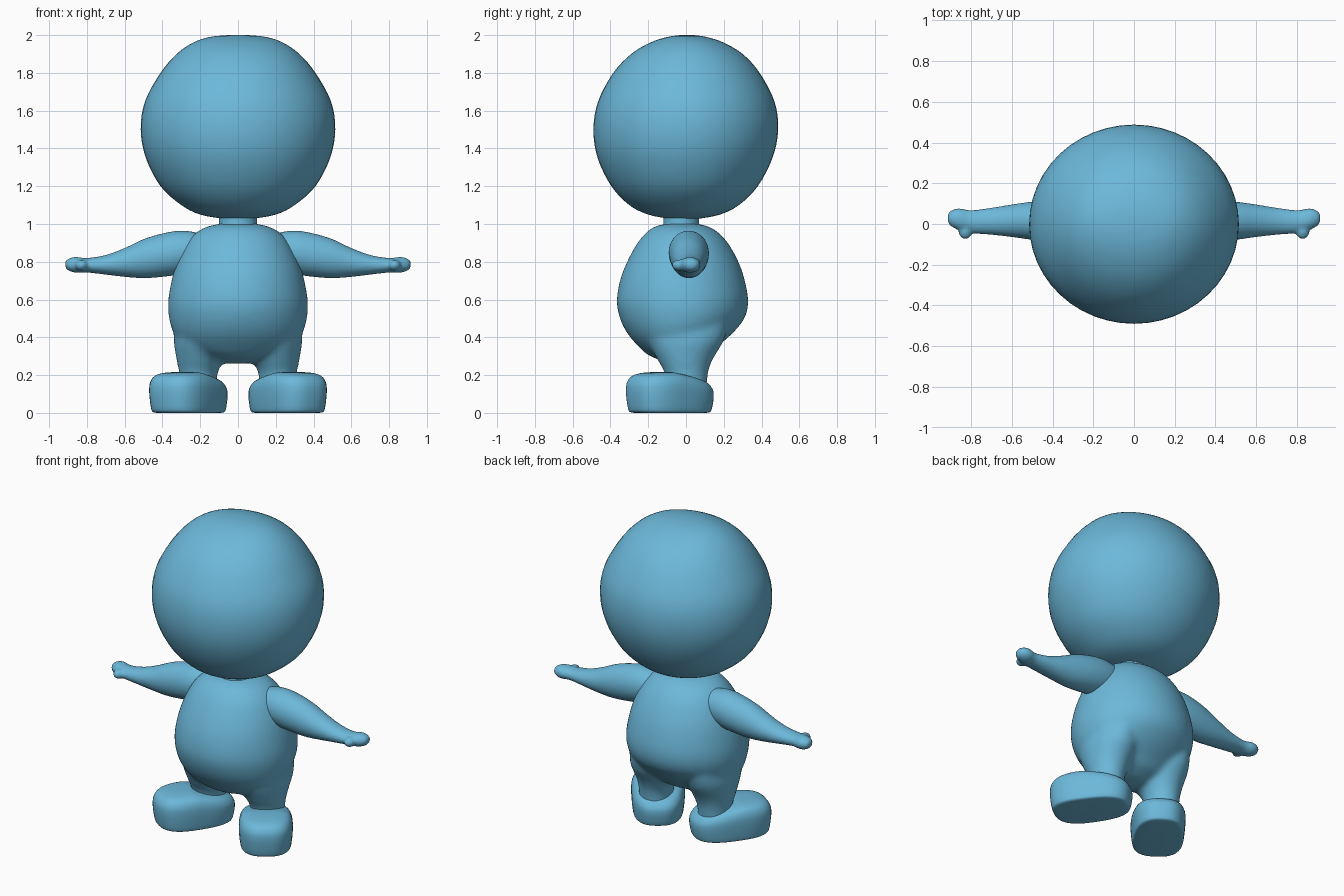
import bpy, bmesh
from math import sin, cos, pi, radians
from mathutils import Matrix, Vector

cube = bpy.data.objects.get("Cube")
if cube:
    bpy.data.objects.remove(cube)

blue = bpy.data.materials.new("sky_blue")
blue.use_nodes = True
COLOUR = (0.15, 0.48, 0.70, 1)
blue.diffuse_color = COLOUR
blue.node_tree.nodes["Principled BSDF"].inputs["Base Color"].default_value = COLOUR


def smooth_rings(rings, steps):
    """Catmull-Rom interpolation of the ring parameters."""
    pts = [Vector(r) for r in rings]
    pts = [pts[0]] + pts + [pts[-1]]
    out = []
    for a, b, c, d in zip(pts, pts[1:], pts[2:], pts[3:]):
        for i in range(steps):
            t = i / steps
            out.append(0.5 * (2 * b + (c - a) * t + (2 * a - 5 * b + 4 * c - d) * t * t
                              + (3 * b - a - 3 * c + d) * t ** 3))
    return out + [pts[-1]]


def loft(bm, rings, axis="Z", sides=48, power=2.0, steps=4):
    """Each ring is (position, low u, high u, low v, high v) across the axis."""
    loops = []
    for p, u0, u1, v0, v1 in smooth_rings(rings, steps):
        loop = []
        for i in range(sides):
            a = 2 * pi * i / sides
            c, s = cos(a), sin(a)
            k = (abs(c) ** power + abs(s) ** power) ** (-1 / power)
            u = (u0 + u1) / 2 + (u1 - u0) / 2 * c * k
            v = (v0 + v1) / 2 + (v1 - v0) / 2 * s * k
            loop.append(bm.verts.new((u, v, p) if axis == "Z" else (p, u, v)))
        loops.append(loop)
    for low, high in zip(loops, loops[1:]):
        for i in range(sides):
            j = (i + 1) % sides
            bm.faces.new((low[i], low[j], high[j], high[i]))
    bm.faces.new(loops[0][::-1])
    bm.faces.new(loops[-1])
    return [v for loop in loops for v in loop]


def finish(name, bm, mirror=False, blend=0, relax=0):
    bmesh.ops.recalc_face_normals(bm, faces=bm.faces)
    mesh = bpy.data.meshes.new(name)
    bm.to_mesh(mesh)
    bm.free()
    mesh.materials.append(blue)
    mesh.shade_smooth()
    ob = bpy.data.objects.new(name, mesh)
    bpy.context.collection.objects.link(ob)
    if blend:
        mod = ob.modifiers.new("Blend", "REMESH")
        mod.mode = "VOXEL"
        mod.voxel_size = blend
        mod.use_smooth_shade = True
        mod = ob.modifiers.new("Relax", "SMOOTH")
        mod.factor = 0.5
        mod.iterations = relax
    if mirror:
        ob.modifiers.new("Mirror", "MIRROR")
    return ob


# Head: big, slightly flat-topped ball
bm = bmesh.new()
head = [(1.028, .08, -.09, .07), (1.05, .2, -.2, .18), (1.1, .3, -.3, .28),
        (1.2, .41, -.395, .38), (1.35, .488, -.468, .458), (1.5, .515, -.49, .488),
        (1.65, .492, -.465, .468), (1.8, .41, -.385, .39), (1.9, .325, -.29, .3),
        (1.96, .238, -.19, .2), (1.99, .15, -.1, .11), (2.0, .05, -.03, .04)]
loft(bm, [(z, -x, x, f, b) for z, x, f, b in head])
finish("head", bm)

# Neck
bm = bmesh.new()
loft(bm, [(.94, -.11, .11, -.13, .08), (1.0, -.1, .1, -.12, .07), (1.06, -.1, .1, -.12, .07)])
finish("neck", bm)

# Pear-shaped body blended into two short legs
bm = bmesh.new()
torso = [(.262, .08, -.08, .03), (.3, .2, -.19, .11), (.35, .29, -.25, .165),
         (.42, .34, -.31, .245), (.5, .365, -.35, .31), (.59, .37, -.367, .33),
         (.7, .352, -.35, .312), (.8, .322, -.312, .278), (.9, .272, -.257, .222),
         (.96, .215, -.205, .165), (.99, .15, -.155, .11), (1.005, .07, -.08, .03)]
loft(bm, [(z, -x, x, f, b) for z, x, f, b in torso])
for side in (-1, 1):
    leg = [(.1, .11, .31, -.11, .11), (.2, .11, .31, -.11, .115),
           (.28, .08, .325, -.15, .14), (.38, .06, .34, -.2, .2), (.46, .08, .33, -.2, .22)]
    loft(bm, [(z, side * a, side * c, f, b) for z, a, c, f, b in leg])
finish("body", bm, blend=.016, relax=10)

# Arms: tapering sideways, with a small thumb at the front of the hand
bm = bmesh.new()
arm = [(.14, -.05, .07, .84, .92), (.2, -.08, .105, .77, .95), (.3, -.092, .12, .735, .965),
       (.4, -.088, .12, .72, .95), (.5, -.078, .11, .713, .92), (.6, -.064, .096, .72, .873),
       (.7, -.053, .08, .732, .836), (.8, -.045, .068, .743, .82), (.86, -.03, .077, .742, .826),
       (.9, -.01, .065, .755, .815), (.915, .012, .045, .773, .8)]
loft(bm, arm, axis="X", sides=32)
bmesh.ops.create_uvsphere(bm, u_segments=16, v_segments=10, radius=1,
                          matrix=Matrix.Translation((.828, -.035, .782))
                          @ Matrix.Diagonal((.034, .04, .03, 1)))
finish("arms", bm, mirror=True, blend=.009, relax=4)

# Feet: chunky rounded shoes with toes turned out and lower heels
bm = bmesh.new()
sole = [(0, .8), (.004, .9), (.02, .95), (.08, .99), (.13, 1), (.165, .97),
        (.195, .87), (.21, .68), (.216, .4), (.217, .08)]
verts = loft(bm, [(z, -.158 * s, .158 * s, -.242 * s, .242 * s) for z, s in sole],
             power=2.7, steps=3)
turn = Matrix.Rotation(radians(35), 3, "Z")
for v in verts:
    v.co.z -= max(0, v.co.y + .03) * .2 * v.co.z / .217
    v.co.x *= 1 - .25 * v.co.y
    v.co = turn @ v.co + Vector((.258, -.083, 0))
finish("feet", bm, mirror=True)
